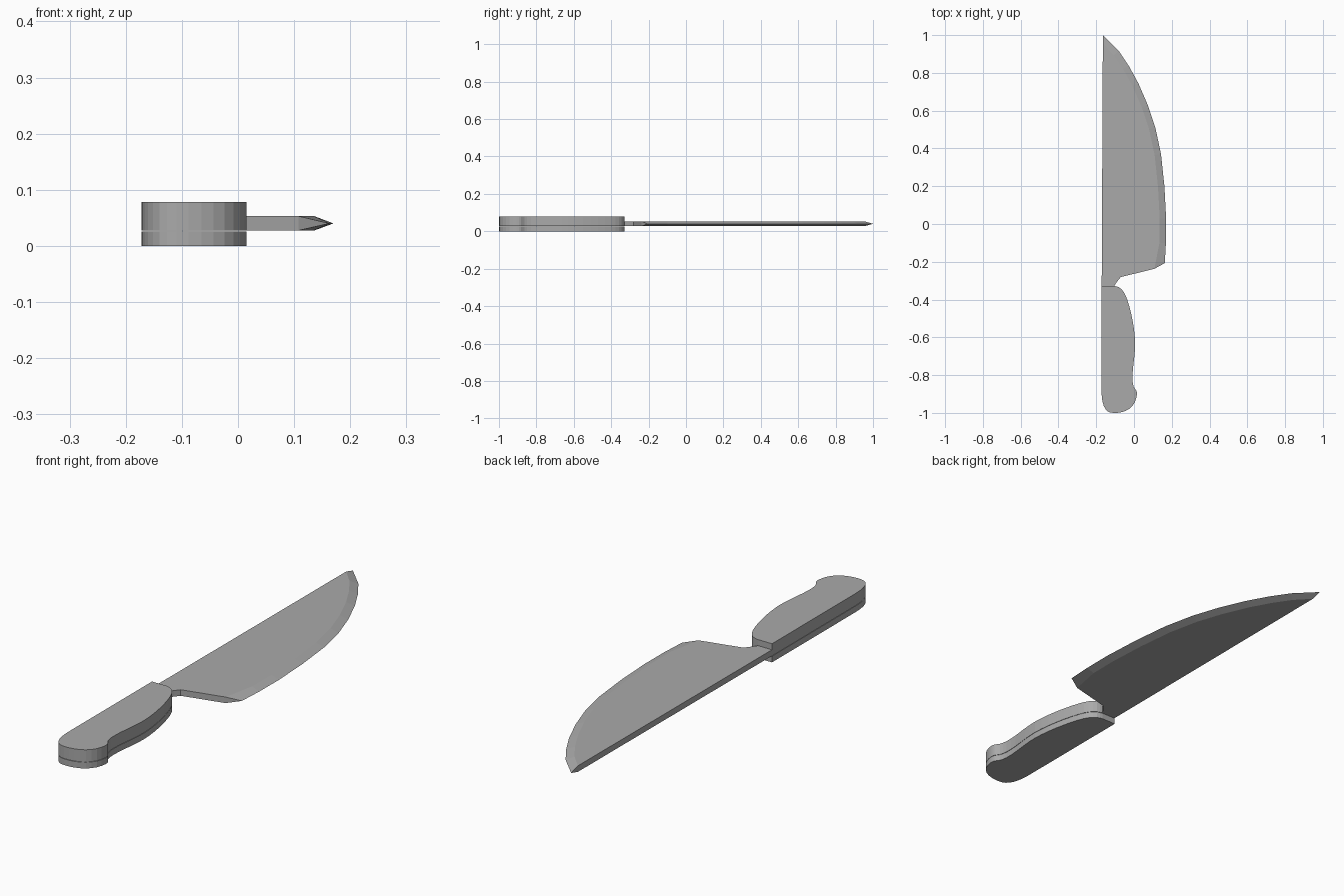
import bpy, bmesh
from mathutils import Vector

if "Cube" in bpy.data.objects:
    bpy.data.objects.remove(bpy.data.objects["Cube"])

Z = (0.0, 0.026, 0.0275, 0.053, 0.0785)   # layer heights
EDGE_Z = 0.040
BEVEL = 0.034

# handle outline, from the blade side round the butt to the spine
HANDLE = [(-.105, -.328), (-.08, -.335), (-.056, -.358), (-.036, -.4), (-.016, -.47),
          (-.001, -.55), (.006, -.63), (.002, -.70), (-.006, -.77), (-.008, -.83),
          (-.001, -.863), (.012, -.882), (.015, -.905), (.004, -.945), (-.024, -.978),
          (-.065, -.996), (-.11, -1.0), (-.14, -.991), (-.16, -.963), (-.17, -.92),
          (-.172, -.87)]
SPINE_END = (-.171, -.328)
# cutting edge from tip to heel, then the neck
EDGE = [(-.165, 1.0), (-.08, .915), (-.028, .838), (.023, .745), (.073, .63), (.113, .51),
        (.143, .37), (.161, .2), (.170, .03), (.169, -.1), (.163, -.207)]
NECK = [(-.07, -.281), (-.087, -.302)]

steel = bpy.data.materials.new("dark_grey")
steel.diffuse_color = (0.4, 0.4, 0.4, 1)
steel.use_nodes = True
steel.node_tree.nodes["Principled BSDF"].inputs["Base Color"].default_value = steel.diffuse_color


def smooth(pts):
    """Add a curved midpoint between neighbouring points."""
    out = []
    for i in range(len(pts) - 1):
        a, b, c, d = (Vector(pts[min(max(k, 0), len(pts) - 1)]) for k in range(i - 1, i + 3))
        out += [pts[i], tuple((b + c) * 0.5625 - (a + d) * 0.0625)]
    return out + [pts[-1]]


def finish(bm, name):
    bmesh.ops.recalc_face_normals(bm, faces=bm.faces)
    mesh = bpy.data.meshes.new(name)
    bm.to_mesh(mesh)
    bm.free()
    mesh.materials.append(steel)
    obj = bpy.data.objects.new(name, mesh)
    bpy.context.collection.objects.link(obj)


def ring(bm, pts, z):
    return [bm.verts.new((p[0], p[1], z)) for p in pts]


def slab(name, pts, z0, z1):
    bm = bmesh.new()
    lo, hi = ring(bm, pts, z0), ring(bm, pts, z1)
    bm.faces.new(lo)
    bm.faces.new(hi)
    for i in range(len(pts)):
        j = (i + 1) % len(pts)
        bm.faces.new((lo[i], lo[j], hi[j], hi[i]))
    finish(bm, name)


def inset(pts, d):
    out = []
    for i, p in enumerate(pts):
        t = Vector(pts[min(i + 1, len(pts) - 1)]) - Vector(pts[max(i - 1, 0)])
        t.normalize()
        out.append((p[0] + t.y * d, p[1] - t.x * d))
    return out


# handle scales
handle = smooth(HANDLE) + [SPINE_END]
slab("lower_handle_scale", handle, Z[0], Z[1])
slab("upper_handle_scale", handle, Z[3], Z[4])

# blade with full tang and ground cutting edge
inner = inset(EDGE, BEVEL)
inner[0] = (-.165, .955)
inner[-1] = (.108, -.237)
outline = inner + NECK + handle
bm = bmesh.new()
lo, hi = ring(bm, outline, Z[2]), ring(bm, outline, Z[3])
edge = ring(bm, EDGE, EDGE_Z)
bm.faces.new(lo)
bm.faces.new(hi)
n = len(EDGE)
for i in range(n - 1):
    for side in (lo, hi):
        bm.faces.new((side[i], side[i + 1], edge[i + 1], edge[i]))
for i in range(n - 1, len(outline)):
    j = (i + 1) % len(outline)
    bm.faces.new((lo[i], lo[j], hi[j], hi[i]))
for i in (0, n - 1):
    bm.faces.new((lo[i], hi[i], edge[i]))
finish(bm, "blade_and_tang")
